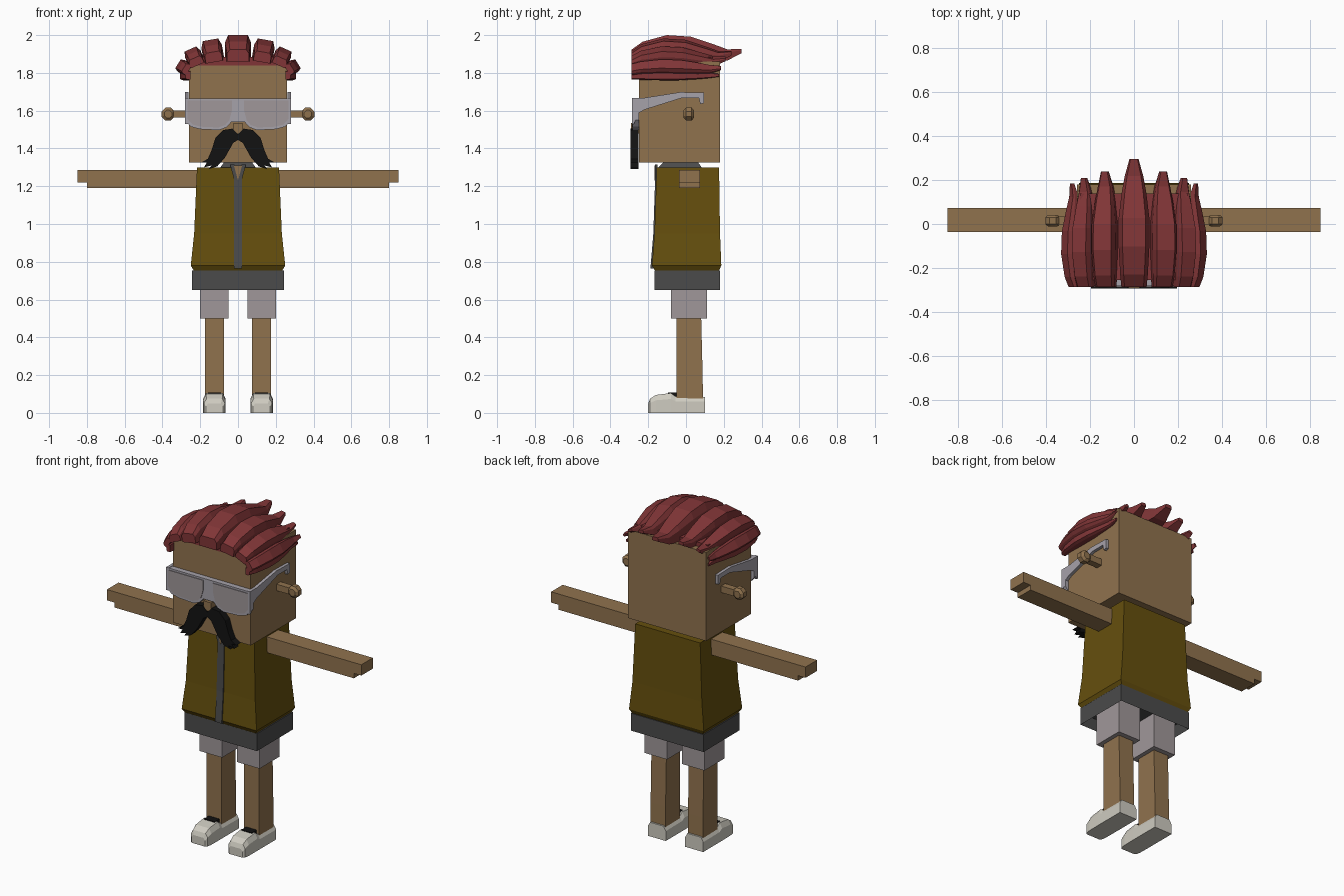
import bpy, bmesh, math

if "Cube" in bpy.data.objects:
    bpy.data.objects.remove(bpy.data.objects["Cube"])


def material(name, r, g, b):
    m = bpy.data.materials.new(name)
    m.use_nodes = True
    m.diffuse_color = (r, g, b, 1)
    bsdf = m.node_tree.nodes["Principled BSDF"]
    bsdf.inputs["Base Color"].default_value = (r, g, b, 1)
    bsdf.inputs["Roughness"].default_value = 0.8
    return m


SKIN = material("tan skin", 0.28, 0.17, 0.076)
VEST = material("olive brown", 0.13, 0.078, 0.004)
GREY = material("dark grey", 0.07, 0.07, 0.07)
CLOTH = material("light grey cloth", 0.35, 0.31, 0.32)
FRAME = material("pale lilac grey", 0.38, 0.36, 0.40)
SHOE = material("off white", 0.62, 0.60, 0.53)
HAIR = material("dark red", 0.22, 0.036, 0.038)
BLACK = material("black", 0.006, 0.006, 0.006)


def finish(name, bm, mat):
    bmesh.ops.recalc_face_normals(bm, faces=bm.faces)
    me = bpy.data.meshes.new(name)
    bm.to_mesh(me)
    bm.free()
    ob = bpy.data.objects.new(name, me)
    bpy.context.collection.objects.link(ob)
    me.materials.append(mat)
    return ob


def loft(name, rings, mat):
    """Skin a closed solid through rings of equal length."""
    bm = bmesh.new()
    rows = [[bm.verts.new(p) for p in ring] for ring in rings]
    n = len(rows[0])
    for a, b in zip(rows, rows[1:]):
        for i in range(n):
            j = (i + 1) % n
            bm.faces.new((a[i], a[j], b[j], b[i]))
    bm.faces.new(rows[0])
    bm.faces.new(rows[-1])
    return finish(name, bm, mat)


def prism_x(name, pts, x0, x1, mat):
    return loft(name, [[(x, y, z) for y, z in pts] for x in (x0, x1)], mat)


def prism_y(name, pts, y0, y1, mat):
    return loft(name, [[(x, y, z) for x, z in pts] for y in (y0, y1)], mat)


def rect(x0, x1, y0, y1, z):
    return [(x0, y0, z), (x1, y0, z), (x1, y1, z), (x0, y1, z)]


def box(name, x, y, z, mat):
    return loft(name, [rect(*x, *y, h) for h in z], mat)


def section(hw, low, high):
    """Block cross-section with chamfered upper corners."""
    mid = low + 0.7 * (high - low)
    return [(-hw, low), (hw, low), (hw, mid), (hw * 0.75, high),
            (-hw * 0.75, high), (-hw, mid)]


def flip(pts, s):
    return [(s * x, z) for x, z in pts]


# Head, nose and collar
box("head", (-0.26, 0.26), (-0.25, 0.18), (1.325, 1.86), SKIN)
box("nose", (-0.025, 0.025), (-0.292, -0.25), (1.48, 1.535), SKIN)
loft("collar", [rect(-0.10, 0.10, -0.155, 0.09, 1.29),
                rect(-0.075, 0.075, -0.12, 0.065, 1.325)], GREY)

# Vest with flared hem, front band and neck opening
loft("vest", [rect(-w, w, f, b, z) for w, f, b, z in (
    (0.235, -0.165, 0.175, 0.755), (0.25, -0.18, 0.187, 0.78),
    (0.232, -0.167, 0.18, 0.95), (0.217, -0.155, 0.175, 1.30))], VEST)
prism_x("front_band", [(-0.187, 0.765), (-0.187, 0.78), (-0.173, 0.95),
                       (-0.163, 1.25), (-0.15, 1.25), (-0.15, 0.765)],
        -0.022, 0.022, GREY)
prism_y("neck_opening", [(0, 1.23), (0.022, 1.31), (-0.022, 1.31)],
        -0.168, -0.15, SKIN)
for s, side in ((1, "left"), (-1, "right")):
    prism_y(side + "_lapel", flip([(0, 1.22), (0.022, 1.24), (0.042, 1.315),
                                   (0.02, 1.315), (0, 1.235)], s),
            -0.165, -0.15, GREY)

# Belt, hollow underneath
bm = bmesh.new()
bmesh.ops.create_cube(bm, size=1)
for v in bm.verts:
    v.co = (v.co.x * 0.485, v.co.y * 0.345 + 0.007, v.co.z * 0.105 + 0.7025)
under = min(bm.faces, key=lambda f: f.calc_center_median().z)
bmesh.ops.inset_region(bm, faces=[under], thickness=0.025)
for v in under.verts:
    v.co.z += 0.06
finish("belt", bm, GREY)

# Shoe stations: y, half width, top height
SHOE_RINGS = ((-0.20, 0.045, 0.05), (-0.19, 0.055, 0.075), (-0.16, 0.059, 0.095),
              (-0.08, 0.06, 0.105), (-0.055, 0.06, 0.087), (0.10, 0.06, 0.085))

for s, side in ((1, "left"), (-1, "right")):
    def span(a, b):
        return tuple(sorted((s * a, s * b)))

    # Arm with the stepped hand
    prism_y(side + "_arm", flip([(0.19, 1.19), (0.80, 1.19), (0.80, 1.22), (0.85, 1.22),
                                 (0.85, 1.285), (0.19, 1.285)], s), -0.037, 0.073, SKIN)

    # Leg, shorts and shoe
    x0, x1 = span(0.075, 0.175)
    loft(side + "_leg", [rect(x0, x1, -0.05, 0.09, 0.06), rect(x0, x1, -0.05, 0.088, 0.2),
                         rect(x0, x1, -0.05, 0.08, 0.52)], SKIN)
    box(side + "_shorts", span(0.05, 0.20), (-0.08, 0.11), (0.50, 0.72), CLOTH)
    loft(side + "_shoe", [[(s * 0.125 + x, y, z) for x, z in section(hw, 0, top)]
                          for y, hw, top in SHOE_RINGS], SHOE)
    box(side + "_shoe_opening", span(0.09, 0.16), (-0.095, -0.045), (0.08, 0.108), BLACK)

    # Ear: a stalk ending in a flattened knob
    box(side + "_ear_stalk", span(0.25, 0.35), (-0.005, 0.035), (1.563, 1.602), SKIN)
    rings = []
    for y, r in ((-0.012, 0.022), (0.0, 0.037), (0.03, 0.037), (0.042, 0.022)):
        rings.append([(s * 0.37 + r * math.cos(a), y, 1.582 + r * math.sin(a))
                      for a in (math.pi * (k + 0.5) / 4 for k in range(8))])
    loft(side + "_ear_knob", rings, SKIN)

    # Moustache half with ragged tips
    prism_y(side + "_moustache", flip([
        (0, 1.475), (0.03, 1.505), (0.08, 1.497), (0.12, 1.455), (0.14, 1.39),
        (0.16, 1.345), (0.195, 1.325), (0.165, 1.325), (0.18, 1.30), (0.14, 1.31),
        (0.155, 1.29), (0.11, 1.305), (0.07, 1.35), (0.025, 1.43), (0, 1.445)], s),
        -0.294, -0.252, BLACK)

    # Glasses temple with a hooked end
    prism_x(side + "_temple", [
        (-0.285, 1.668), (-0.22, 1.668), (-0.03, 1.698), (0.095, 1.695), (0.095, 1.64),
        (0.075, 1.635), (0.068, 1.668), (-0.02, 1.668), (-0.22, 1.605), (-0.255, 1.585),
        (-0.275, 1.53), (-0.285, 1.53)], *span(0.262, 0.28), FRAME)

# Glasses front and raised lenses
half = [(0.28, 1.665), (0.28, 1.55), (0.25, 1.515), (0.20, 1.502), (0.10, 1.497),
        (0.06, 1.512), (0.035, 1.54)]
prism_y("glasses_frame", half + flip(half[::-1], -1), -0.282, -0.25, FRAME)
lens = [(0.15 + (x - 0.15) * 0.9, 1.59 + (z - 1.59) * 0.85)
        for x, z in half + [(0.02, 1.60), (0.02, 1.665)]]
for s, side in ((1, "left"), (-1, "right")):
    prism_y(side + "_lens", flip(lens, s), -0.286, -0.278, CLOTH)

# Hair lock stations: length fraction, width, underside and top as fractions
LOCK = ((0, 0.82, 0, 0.45), (0.1, 0.9, 0, 0.75), (0.32, 1, 0, 1), (0.54, 1, 0, 0.94),
        (0.74, 0.8, -0.03, 0.66), (0.87, 0.6, 0.04, 0.46), (1, 0.3, 0.32, 0.48))


def lock(name, x, z, tilt, hw, height, end):
    c, d = math.cos(math.radians(tilt)), math.sin(math.radians(tilt))
    rings = []
    for t, w, low, high in LOCK:
        pts = section(hw * w, low * height, high * height)
        rings.append([(x + u * c + v * d, -0.288 + t * (end + 0.288), z - u * d + v * c)
                      for u, v in pts])
    loft(name, rings, HAIR)


# Hair: a cap with overlapping locks fanned over it
box("hair_cap", (-0.245, 0.245), (-0.255, 0.14), (1.84, 1.885), HAIR)
lock("crown_lock", 0, 1.86, 0, 0.07, 0.14, 0.295)
for s, side in ((1, "left"), (-1, "right")):
    for i, (x, z, tilt, hw, height, end) in enumerate((
            (0.125, 1.857, 10, 0.055, 0.12, 0.24), (0.213, 1.84, 24, 0.045, 0.095, 0.21),
            (0.26, 1.812, 58, 0.036, 0.068, 0.185), (0.252, 1.787, 90, 0.026, 0.056, 0.175))):
        lock(f"{side}_lock_{i + 1}", s * x, z, s * tilt, hw, height, end)
